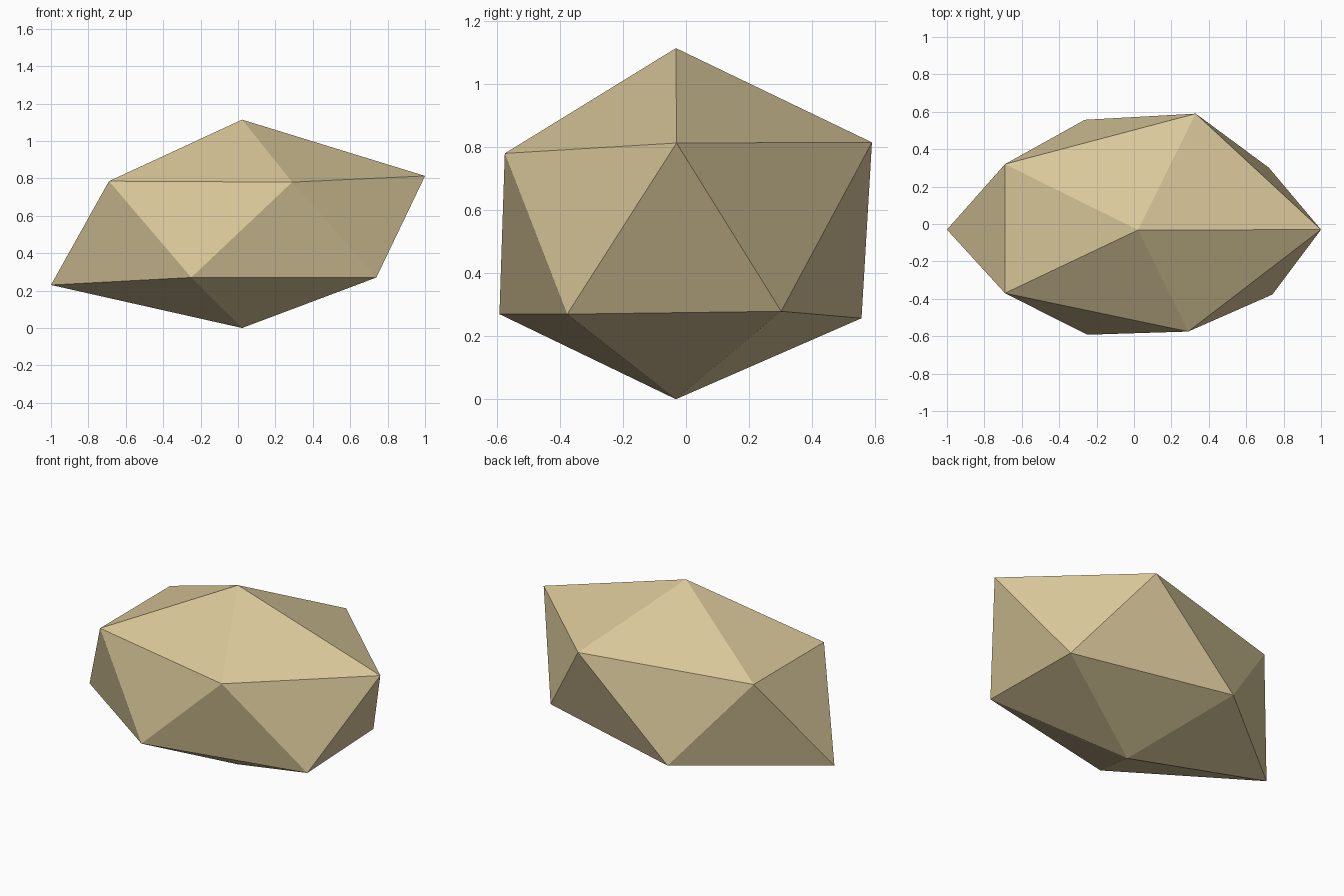
import bpy
import bmesh

cube = bpy.data.objects.get("Cube")
if cube:
    bpy.data.objects.remove(cube, do_unlink=True)

# Sandy stone colour
stone = bpy.data.materials.new("sandy_stone")
stone.use_nodes = True
colour = (0.69, 0.57, 0.32, 1.0)
stone.diffuse_color = colour
bsdf = next(n for n in stone.node_tree.nodes if n.type == 'BSDF_PRINCIPLED')
bsdf.inputs["Base Color"].default_value = colour
bsdf.inputs["Roughness"].default_value = 0.9

# Two uneven five-cornered rings, running counter-clockwise from the left side
UPPER = [(1.0, -0.03, 0.813), (0.33, 0.59, 0.815), (-0.69, 0.32, 0.785),
         (-0.69, -0.37, 0.785), (0.29, -0.575, 0.78)]
LOWER = [(0.72, 0.302, 0.279), (-0.263, 0.557, 0.257), (-1.0, -0.03, 0.23),
         (-0.25, -0.592, 0.27), (0.74, -0.377, 0.27)]

bm = bmesh.new()
peak = bm.verts.new((0.022, -0.032, 1.114))
foot = bm.verts.new((0.022, -0.032, 0.0))
upper = [bm.verts.new(p) for p in UPPER]
lower = [bm.verts.new(p) for p in LOWER]

# Cap, zigzag band and underside
count = len(upper)
for i in range(count):
    j = (i + 1) % count
    bm.faces.new((peak, upper[i], upper[j]))
    bm.faces.new((upper[i], lower[i], upper[j]))
    bm.faces.new((lower[i], lower[j], upper[j]))
    bm.faces.new((foot, lower[j], lower[i]))

bmesh.ops.recalc_face_normals(bm, faces=bm.faces[:])
mesh = bpy.data.meshes.new("rock")
bm.to_mesh(mesh)
bm.free()
mesh.materials.append(stone)
rock = bpy.data.objects.new("rock", mesh)
bpy.context.collection.objects.link(rock)
